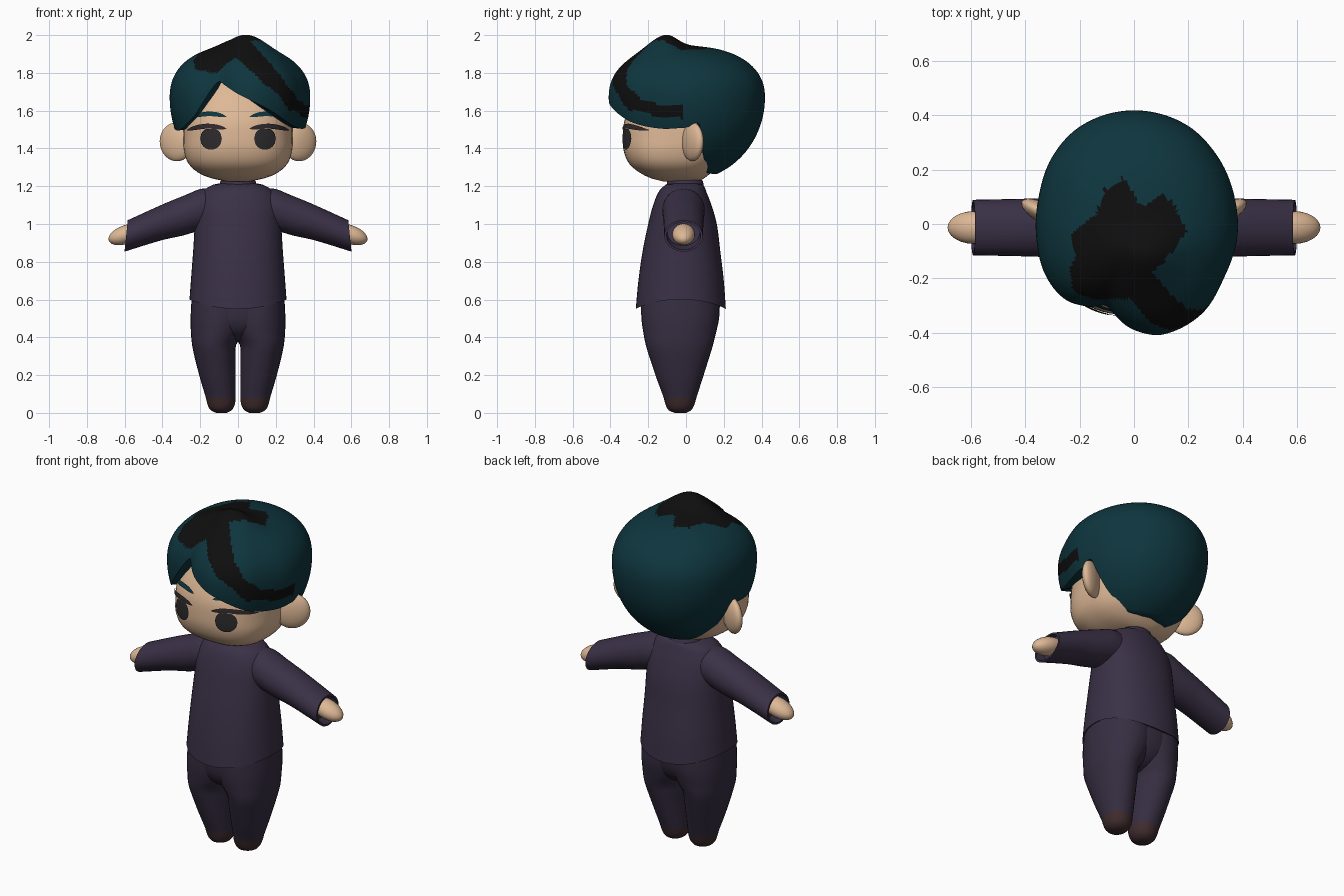
import bpy, bmesh, math
from mathutils import Matrix, Vector

if "Cube" in bpy.data.objects:
    bpy.data.objects.remove(bpy.data.objects["Cube"])


def material(name, rgb):
    m = bpy.data.materials.new(name)
    m.diffuse_color = (*rgb, 1)
    m.use_nodes = True
    m.node_tree.nodes["Principled BSDF"].inputs["Base Color"].default_value = m.diffuse_color
    return m


SKIN = material("skin", (.73, .48, .305))
SHIRT = material("plum shirt", (.042, .030, .061))
PANTS = material("dark plum trousers", (.037, .027, .053))
SHOE = material("dark brown", (.050, .025, .027))
TEAL = material("teal hair", (.0044, .036, .048))
BLACK = material("black streak", (.0045, .0045, .0045))
EYE = material("charcoal eye", (.026, .024, .026))
LASH = material("dark lash", (.030, .022, .026))


def curve(table, t):
    """Smooth interpolation through rows of (t, values...)."""
    t = min(max(t, table[0][0]), table[-1][0])
    i = next((k for k in range(len(table) - 2) if t <= table[k + 1][0]), len(table) - 2)
    a, b = table[i], table[i + 1]
    before, after = table[max(i - 1, 0)], table[min(i + 2, len(table) - 1)]
    h = b[0] - a[0]
    u = (t - a[0]) / h
    out = []
    for k in range(1, len(a)):
        m0 = (b[k] - before[k]) / (b[0] - before[0]) * h
        m1 = (after[k] - a[k]) / (after[0] - a[0]) * h
        out.append((2*u**3 - 3*u*u + 1) * a[k] + (u**3 - 2*u*u + u) * m0
                   + (3*u*u - 2*u**3) * b[k] + (u**3 - u*u) * m1)
    return out


def finish(name, bm, mats, rule=None, angle=50):
    bmesh.ops.remove_doubles(bm, verts=bm.verts, dist=1e-5)
    bmesh.ops.recalc_face_normals(bm, faces=bm.faces)
    if rule:
        for f in bm.faces:
            f.material_index = rule(f.calc_center_median())
    me = bpy.data.meshes.new(name)
    bm.to_mesh(me)
    bm.free()
    ob = bpy.data.objects.new(name, me)
    bpy.context.collection.objects.link(ob)
    for m in mats:
        me.materials.append(m)
    bpy.ops.object.select_all(action='DESELECT')
    ob.select_set(True)
    bpy.context.view_layer.objects.active = ob
    bpy.ops.object.shade_smooth_by_angle(angle=math.radians(angle))
    return ob


def loft(name, rings, mats, rule=None, closed=True, caps=True, angle=50):
    bm = bmesh.new()
    rows = [[bm.verts.new(p) for p in r] for r in rings]
    n = len(rows[0])
    for a, b in zip(rows, rows[1:]):
        for i in range(n if closed else n - 1):
            j = (i + 1) % n
            bm.faces.new((a[i], a[j], b[j], b[i]))
    if caps:
        bm.faces.new(rows[0])
        bm.faces.new(rows[-1])
    return finish(name, bm, mats, rule, angle)


def power(v, e):
    return math.copysign(abs(v) ** e, v)


def ring(x0, x1, y0, y1, z, p=2.0, n=40):
    pts = []
    for i in range(n):
        a = 2 * math.pi * i / n
        pts.append(((x0 + x1) / 2 + (x1 - x0) / 2 * power(math.cos(a), 2 / p),
                    (y0 + y1) / 2 + (y1 - y0) / 2 * power(math.sin(a), 2 / p), z))
    return pts


def ellipsoid(name, centre, radii, rot, mat):
    bm = bmesh.new()
    bmesh.ops.create_uvsphere(bm, u_segments=24, v_segments=14, radius=1)
    bm.transform(Matrix.Translation(centre) @ rot @ Matrix.Diagonal((*radii, 1)))
    return finish(name, bm, [mat])


def steps(a, b, n):
    return [a + (b - a) * i / n for i in range(n + 1)]


# Head: height, half width, front, back
HEAD = [(1.225, .06, -.12, .06), (1.235, .115, -.165, .085), (1.26, .19, -.225, .12),
        (1.31, .255, -.293, .17), (1.38, .285, -.328, .22), (1.46, .291, -.335, .27),
        (1.55, .287, -.325, .28), (1.65, .265, -.28, .27), (1.75, .21, -.21, .21),
        (1.83, .1, -.1, .1)]
HP = 2.5
rings = []
for z in steps(1.225, 1.83, 40):
    hx, yf, yb = curve(HEAD, z)
    rings.append(ring(-hx, hx, yf, yb, z, HP, 56))
loft("head", rings, [SKIN])


# Face details: thin plates that follow the face
def plate(name, x0, x1, band, mat, side):
    rows = []
    for u in steps(-1, 1, 24):
        x = (x0 + x1) / 2 + (x1 - x0) / 2 * u
        lo, hi = band(u)
        row = []
        for z in steps(lo, hi, 6):
            hx, yf, yb = curve(HEAD, z)
            c, h = (yf + yb) / 2, (yb - yf) / 2
            y = h * max(0, 1 - (x / hx) ** HP) ** (1 / HP)
            row.append((side * x * 1.02, c - y * 1.022, z))
        rows.append(row)
    loft(name, rows, [mat], closed=False, caps=False)


def eye_band(u):
    r = .058 * math.sqrt(max(0, 1 - u * u)) + .0005
    return 1.452 - r, min(1.452 + r, 1.503)


def lash_band(u):
    mid = 1.518 - .014 * u * u - .007 * max(u, 0)
    t = .012 * (1 - u ** 4) + .001
    return mid - t, mid + t


def brow_band(u):
    mid = 1.583 - .016 * u * u
    t = .011 * (1 - u ** 4) + .001
    return mid - t, mid + t


for side, label in ((-1, "right"), (1, "left")):
    plate(label + "_eye", .084, .196, eye_band, EYE, side)
    plate(label + "_lash", .06, .265, lash_band, LASH, side)
    plate(label + "_brow", .06, .235, brow_band, TEAL, side)
    # Ears flare backwards
    ellipsoid(label + "_ear", (side * .325, .035, 1.435), (.1, .038, .103),
              Matrix.Rotation(side * .5, 4, 'Z') @ Matrix.Rotation(side * .2, 4, 'Y'), SKIN)

# Hair: outline radius and hem height around the azimuth in degrees
OUTLINE = [(-8, .383), (15, .383), (41, .397), (61, .412), (90, .418), (119, .41), (140, .39),
           (164, .365), (188, .363), (212, .377), (228, .375), (241, .348), (251, .328),
           (266, .378), (275, .403), (284, .42), (307, .414), (329, .386), (352, .383), (375, .383)]
HEM = [(-22, 1.505), (0, 1.51), (11, 1.53), (16, 1.42), (21, 1.35), (32, 1.285), (60, 1.265),
       (90, 1.265), (120, 1.265), (148, 1.285), (159, 1.35), (164, 1.42), (169, 1.52), (180, 1.505),
       (201, 1.495), (214, 1.51), (230, 1.57), (240, 1.66), (250, 1.75), (258, 1.735), (271, 1.685),
       (292, 1.61), (314, 1.535), (338, 1.505), (360, 1.51)]
WIDE, UP, DOWN, P = 1.67, .272, .44, 2.25
N, M = 160, 54
columns = []
for i in range(N):
    deg = 360 * i / N
    a = math.radians(deg)
    R, zb = curve(OUTLINE, deg)[0], curve(HEM, deg)[0]
    if zb >= WIDE:
        s0 = math.asin(((zb - WIDE) / UP) ** (P / 2)) * 2 / math.pi
    else:
        s0 = -math.asin((WIDE - zb) / DOWN) * 2 / math.pi
    col = []
    for s in steps(s0, 1, M):
        q = s * math.pi / 2
        if s >= 0:
            w, h = max(math.cos(q), 0) ** (2 / P), math.sin(q) ** (2 / P)
            z = WIDE + UP * h
        else:
            w, h = math.cos(q), 0
            z = WIDE + DOWN * math.sin(q)
        x, y = R * w * math.cos(a), R * w * math.sin(a)
        sy = .12 if y < -.11 else .085
        z += .068 * h * math.exp(-((x - .05) / .14) ** 2 - ((y + .11) / sy) ** 2)
        col.append((x, y, z))
    x, y, z = col[0]
    columns.append([(x * .74, y * .74, z + .01)] + col)

# Black streak: outline over the crown and down the fringe
STREAK = [(-.04, .175, 1.93), (.03, .06, 1.94), (.1, .11, 1.93), (.15, .08, 1.93), (.2, -.03, 1.93),
          (.07, -.18, 1.97), (.13, -.26, 1.92), (.2, -.32, 1.82), (.27, -.32, 1.73),
          (.33, -.24, 1.66), (.365, -.14, 1.63), (.38, -.01, 1.625), (.38, -.01, 1.555),
          (.35, -.16, 1.56), (.26, -.3, 1.6), (.14, -.39, 1.74), (.06, -.37, 1.82),
          (-.015, -.29, 1.9), (-.125, -.3, 1.81), (-.17, -.29, 1.82), (-.24, -.26, 1.83),
          (-.245, -.17, 1.88), (-.22, -.12, 1.9), (-.24, -.04, 1.9), (-.14, .04, 1.93),
          (-.11, .13, 1.93)]


def unwrap(p):
    d = Vector(p) - Vector((0, 0, 1.6))
    flat = math.hypot(d.x, d.y) or 1e-9
    t = math.acos(d.z / d.length)
    return t * d.x / flat, t * d.y / flat


OUT = [unwrap(p) for p in STREAK]


def in_streak(c):
    x, y = unwrap(c)
    inside = False
    for (ax, ay), (bx, by) in zip(OUT, OUT[1:] + OUT[:1]):
        if (ay > y) != (by > y) and x < ax + (y - ay) / (by - ay) * (bx - ax):
            inside = not inside
    return int(inside)


loft("hair", [list(r) for r in zip(*columns)], [TEAL, BLACK], in_streak, caps=False)

# Neck and collar
loft("neck", [ring(-.06, .06, -.075, .06, z) for z in (1.15, 1.26)], [SKIN])
loft("collar", [ring(-r, r, -r - .005, r - .005, z) for r, z in
                ((.1, 1.19), (.095, 1.225), (.085, 1.235), (.07, 1.228), (.07, 1.2))], [SHIRT], caps=False)

# Shirt body with a hem that rises at the sides
BODY = [(.55, .257, -.266, .211), (.7, .248, -.252, .2), (.86, .237, -.229, .181),
        (1.0, .229, -.2, .163), (1.1, .222, -.174, .135), (1.17, .19, -.145, .108),
        (1.2, .15, -.118, .096), (1.218, .1, -.088, .08), (1.224, .05, -.05, .05)]
rings = []
for z in steps(.55, 1.224, 44):
    hx, yf, yb = curve(BODY, z)
    lift = .05 * max(0, 1 - (z - .55) / .4) ** 2
    rings.append([(x, y, z + lift * (x / hx) ** 2) for x, y, _ in ring(-hx, hx, yf, yb, z, 2.2, 48)])
inner = [(x * .94, y * .94, z + .01) for x, y, z in rings[0]]
loft("shirt", [inner] + rings, [SHIRT])

# Sleeves: distance out, centre height, half height, half depth
ARM = [(.08, 1.085, .1, .1), (.2, 1.075, .112, .112), (.28, 1.048, .108, .11),
       (.4, 1.01, .097, .106), (.592, .937, .083, .102)]
for side, label in ((-1, "right"), (1, "left")):
    rows = [(x, *curve(ARM, x)) for x in steps(.08, .592, 20)]
    rows += [(.592, .937, .073, .09), (.54, .955, .07, .086)]
    rings = []
    for x, cz, hz, hy in rows:
        rings.append([(side * (x + .008 * -math.sin(a)), -.013 + hy * math.cos(a), cz + hz * math.sin(a))
                      for a in (2 * math.pi * i / 32 for i in range(32))])
    loft(label + "_sleeve", rings, [SHIRT])
    ellipsoid(label + "_hand", (side * .59, -.013, .945), (.1, .06, .05),
              Matrix.Rotation(side * .33, 4, 'Y'), SKIN)

# Trouser legs with rounded feet: height, inner, outer, front, back
LEG = [(0, .06, .115, -.06, 0), (.012, .036, .142, -.09, .025), (.04, .018, .16, -.107, .043),
       (.08, .013, .17, -.118, .055), (.18, .012, .2, -.155, .087), (.3, .012, .231, -.195, .125),
       (.36, .01, .243, -.213, .143), (.42, -.03, .249, -.225, .158), (.5, -.06, .251, -.236, .175),
       (.62, -.08, .245, -.238, .18)]
for side, label in ((-1, "right"), (1, "left")):
    rings = []
    for z in [0, .004, .012, .025] + steps(.04, .62, 29):
        x0, x1, yf, yb = curve(LEG, z)
        rings.append([(side * x, y, h) for x, y, h in ring(x0, x1, yf, yb, z, 2.1, 32)])
    loft(label + "_leg", rings, [PANTS, SHOE], lambda c: int(c.z < .08))

# Hips joining the legs
HIPS = [(.375, .04, -.1, .04), (.4, .12, -.165, .1), (.45, .2, -.215, .15), (.52, .238, -.236, .175),
        (.62, .245, -.238, .18)]
rings = []
for z in steps(.375, .62, 16):
    hx, yf, yb = curve(HIPS, z)
    rings.append(ring(-hx, hx, yf, yb, z, 2.1, 48))
loft("hips", rings, [PANTS])
